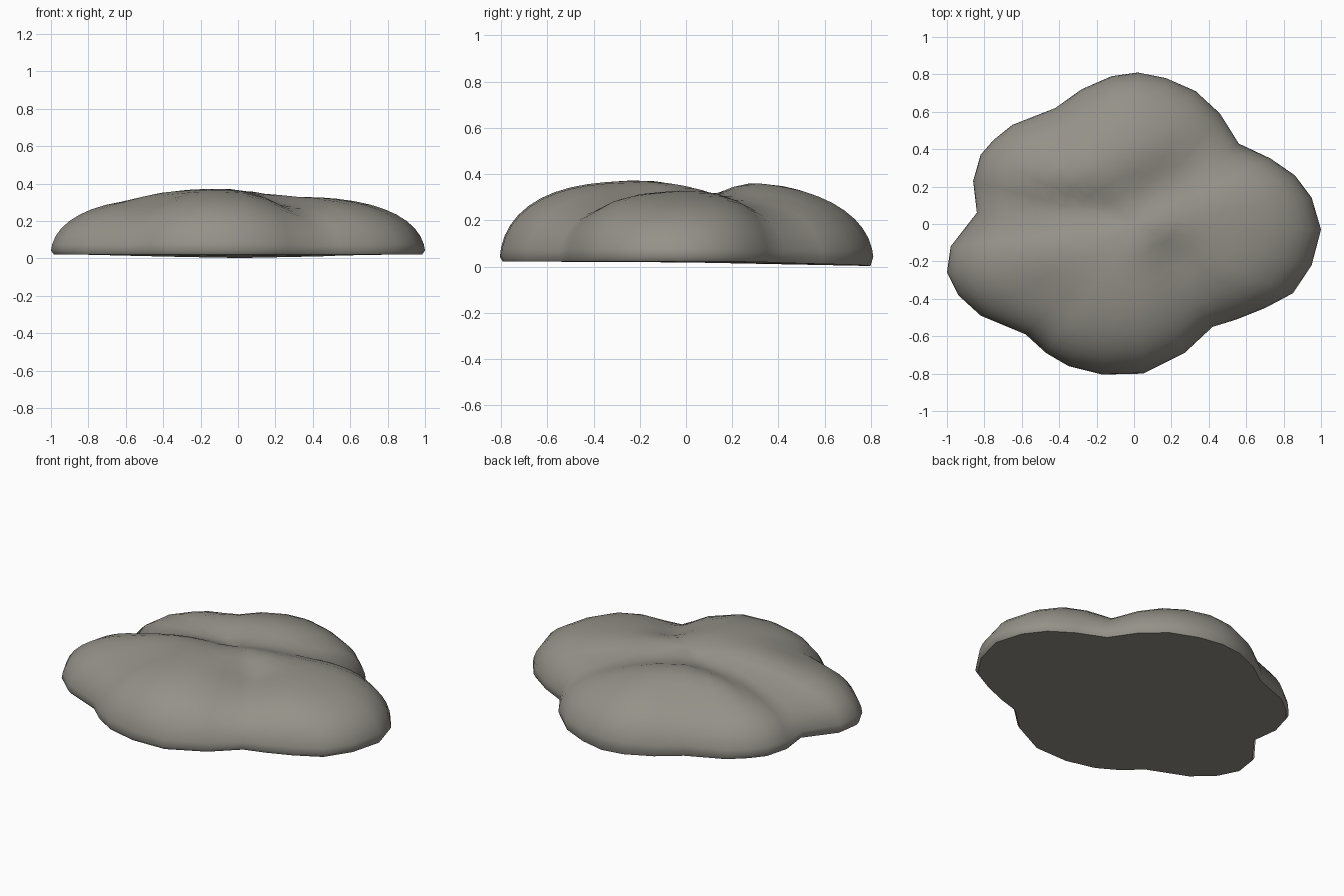
import bpy, bmesh, math
from mathutils import Vector

cube = bpy.data.objects.get("Cube")
if cube:
    bpy.data.objects.remove(cube)

# Stone colour
stone = bpy.data.materials.new("warm_grey_stone")
stone.use_nodes = True
colour = (0.30, 0.285, 0.25, 1)
stone.diffuse_color = colour
shader = stone.node_tree.nodes["Principled BSDF"]
shader.inputs["Base Color"].default_value = colour
shader.inputs["Roughness"].default_value = 0.9

# Lobed outline, counter-clockwise from the left side
OUTLINE = [
    (1, -.03), (.95, .14), (.86, .26), (.73, .35), (.56, .43), (.46, .59),
    (.33, .71), (.17, .78), (.02, .81), (-.12, .79), (-.28, .72), (-.42, .62),
    (-.65, .53), (-.75, .45), (-.82, .37), (-.86, .23), (-.84, .06),
    (-.98, -.12), (-1, -.26), (-.94, -.38), (-.82, -.49), (-.58, -.59),
    (-.47, -.69), (-.35, -.76), (-.17, -.805), (.05, -.8), (.27, -.69),
    (.42, -.55), (.55, -.51), (.7, -.45), (.85, -.37), (.95, -.22)]

# Creases between lobes: start, end, depth, width
CREASES = [
    ((-.84, .06), (-.1, .08), .07, .13),
    ((-.1, .08), (.56, .43), .06, .14),
    ((.42, -.55), (.22, -.2), .05, .14),
    ((-.58, -.59), (-.45, -.4), .03, .12),
    ((-.42, .62), (-.35, .45), .03, .12)]


def crease_depth(x, y):
    deepest = 0
    for start, end, depth, width in CREASES:
        a, b, p = Vector(start), Vector(end), Vector((x, y))
        f = max(0, min(1, (p - a).dot(b - a) / (b - a).length_squared))
        gap = (p - a.lerp(b, f)).length
        deepest = max(deepest, depth * math.exp(-(gap / width) ** 2))
    return deepest


def base_height(x, y):
    return .022 - .02 * max(0, min(1, y / .6)) * max(0, 1 - abs(x))


def top_height(x, y, t):
    crown = .355 - min(.04, .05 * ((x + .15) / .5) ** 2)
    crown -= .06 * max(0, y - .3) + crease_depth(x, y)
    return .03 + (crown - .01) * math.sqrt(max(0, 1 - t ** 3.6))


# Rock: domed rings over the outline, closed by a flat underside
bm = bmesh.new()
RINGS = 14
rings = [[bm.verts.new((x * .985, y * .985, base_height(x, y))) for x, y in OUTLINE]]
for i in range(RINGS):
    t = math.cos(i / RINGS * math.pi / 2)
    rings.append([bm.verts.new((x * t, y * t, top_height(x * t, y * t, t) + (.012 if i == 0 else 0)))
                  for x, y in OUTLINE])
peak = bm.verts.new((0, 0, top_height(0, 0, 0)))
under = bm.verts.new((0, 0, .018))
n = len(OUTLINE)
for lower, upper in zip(rings, rings[1:]):
    for j in range(n):
        k = (j + 1) % n
        bm.faces.new((lower[j], lower[k], upper[k], upper[j]))
for j in range(n):
    k = (j + 1) % n
    bm.faces.new((rings[-1][j], rings[-1][k], peak))
    bm.faces.new((rings[0][k], rings[0][j], under))
bmesh.ops.recalc_face_normals(bm, faces=bm.faces)

mesh = bpy.data.meshes.new("rock")
bm.to_mesh(mesh)
bm.free()
mesh.materials.append(stone)
rock = bpy.data.objects.new("rock", mesh)
bpy.context.collection.objects.link(rock)
bpy.ops.object.select_all(action="DESELECT")
rock.select_set(True)
bpy.context.view_layer.objects.active = rock
bpy.ops.object.shade_smooth_by_angle(angle=math.radians(50))
